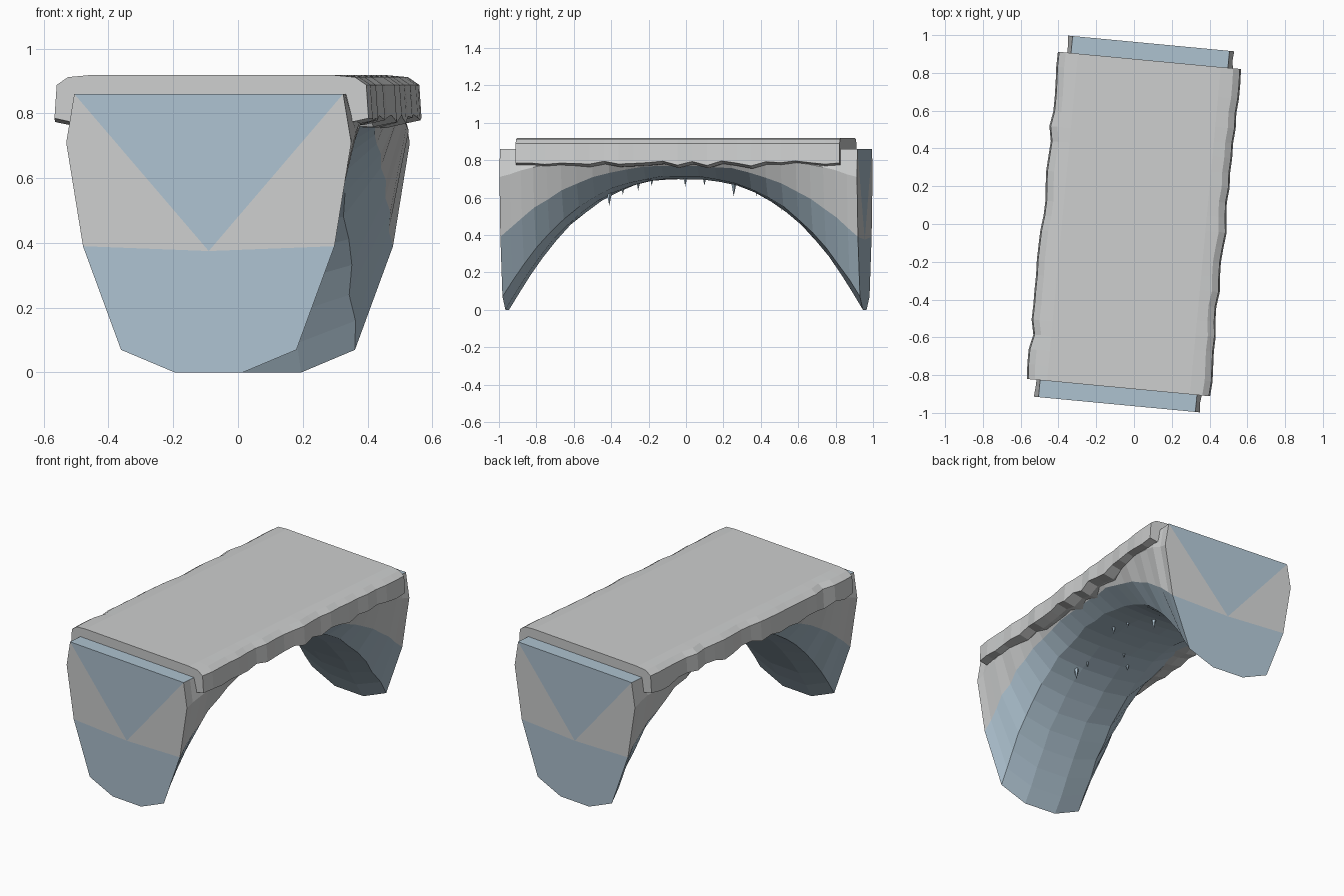
import bpy, bmesh, math, random
from mathutils import Matrix, Vector

random.seed(4)
if "Cube" in bpy.data.objects:
    bpy.data.objects.remove(bpy.data.objects["Cube"], do_unlink=True)


def material(name, rgb):
    m = bpy.data.materials.new(name)
    m.use_nodes = True
    m.diffuse_color = (*rgb, 1)
    m.node_tree.nodes["Principled BSDF"].inputs["Base Color"].default_value = (*rgb, 1)
    return m


SNOW = material("snow grey", (0.61, 0.62, 0.62))
ICE = material("ice blue", (0.42, 0.54, 0.63))
TURN = Matrix.Rotation(math.radians(-5.4), 4, "Z")
HALF, TOP = 0.96, 0.86


def finish(bm, name):
    bmesh.ops.recalc_face_normals(bm, faces=bm.faces)
    bm.transform(TURN)
    mesh = bpy.data.meshes.new(name)
    bm.to_mesh(mesh)
    bm.free()
    mesh.materials.append(SNOW)
    mesh.materials.append(ICE)
    obj = bpy.data.objects.new(name, mesh)
    bpy.context.collection.objects.link(obj)
    return obj


def mirrored(half):
    """Closed section from the points of its right half, top to bottom."""
    return half + [(-x, z) for x, z in reversed(half)]


def loft(bm, rings, colour):
    """Join consecutive rings with quads; colour gives the index per strip."""
    n = len(rings[0])
    for a, b in zip(rings, rings[1:]):
        for i in range(n):
            j = (i + 1) % n
            f = bm.faces.new((a[i], a[j], b[j], b[i]))
            f.material_index = colour(i)


def depth(y):
    """Share of the full leg height left at a station along the arch."""
    return 1 - 0.70 / TOP * (1 - abs(y / HALF) ** 2.45)


# Ice arch: the end section, squeezed upward toward the middle of the span
section = mirrored([(0.417, 0.86), (0.442, 0.71), (0.39, 0.39),
                    (0.272, 0.07), (0.105, 0.0)])
bm = bmesh.new()
rings = []
STEPS = 24
for k in range(STEPS + 1):
    y = -HALF * math.cos(math.pi * k / STEPS) * 0.35 + HALF * (2 * k / STEPS - 1) * 0.65
    inner = 0 < k < STEPS
    ring = []
    for x, z in section:
        wob = random.uniform(-0.008, 0.008) if inner and z < 0.8 else 0
        ring.append(bm.verts.new((x + wob, y, TOP - (TOP - z) * depth(y) + wob * 0.5)))
    rings.append(ring)
loft(bm, rings, lambda i: 0 if i in (0, 1, 7, 8) else 1)

# Flat ends: ice wedge above, snow at the sides, ice below
for r, y in ((rings[0], -HALF), (rings[-1], HALF)):
    c = bm.verts.new((0, y, 0.375))
    for loop, index in (((r[9], r[0], c), 1), ((r[0], r[1], r[2], c), 0),
                        ((r[7], r[8], r[9], c), 0), ((*r[2:8], c), 1)):
        bm.faces.new(loop).material_index = index
finish(bm, "ice_arch")

# Snow deck with chamfered, uneven edges
bm = bmesh.new()
rings = []
for k in range(23):
    y = 0.87 * (2 * k / 22 - 1)
    inner = 0 < k < 22
    ring = []
    for side in (1, -1):
        j = random.uniform(-0.012, 0.008) if inner else 0
        drop = random.uniform(-0.018, 0.014) if inner else 0
        half = [(0.38, 0.918), (0.445 + j, 0.912), (0.48 + j, 0.888),
                (0.487 + j, 0.785 + drop), (0.42, 0.77 + drop)]
        if side < 0:
            half.reverse()
        ring += [bm.verts.new((side * x, y, z)) for x, z in half]
    rings.append(ring)
loft(bm, rings, lambda i: 0)
for r in (rings[0], rings[-1]):
    bm.faces.new(r)
finish(bm, "snow_deck")

# Icicles under the arch
spots = [(0.13, -0.40, 0.06), (0.10, -0.33, 0.03), (-0.14, -0.27, 0.03),
         (-0.06, -0.19, 0.02), (0.15, 0.01, 0.04), (0.12, 0.11, 0.03),
         (0.04, 0.26, 0.06), (-0.10, 0.37, 0.02), (-0.20, 0.47, 0.03),
         (-0.15, 0.50, 0.03), (-0.20, 0.56, 0.03)]
bm = bmesh.new()
for x, y, length in spots:
    rise = max(0, abs(x) - 0.105) * 0.42 * depth(y)
    z = TOP - TOP * depth(y) + rise + 0.015
    tall = length + 0.02
    place = Matrix.Translation(Vector((x, y, z - tall / 2)))
    bmesh.ops.create_cone(bm, cap_ends=True, segments=5, radius1=0.0,
                          radius2=0.006 + length * 0.18, depth=tall, matrix=place)
bmesh.ops.remove_doubles(bm, verts=bm.verts, dist=0.0001)
for f in bm.faces:
    f.material_index = 1
finish(bm, "icicles")
